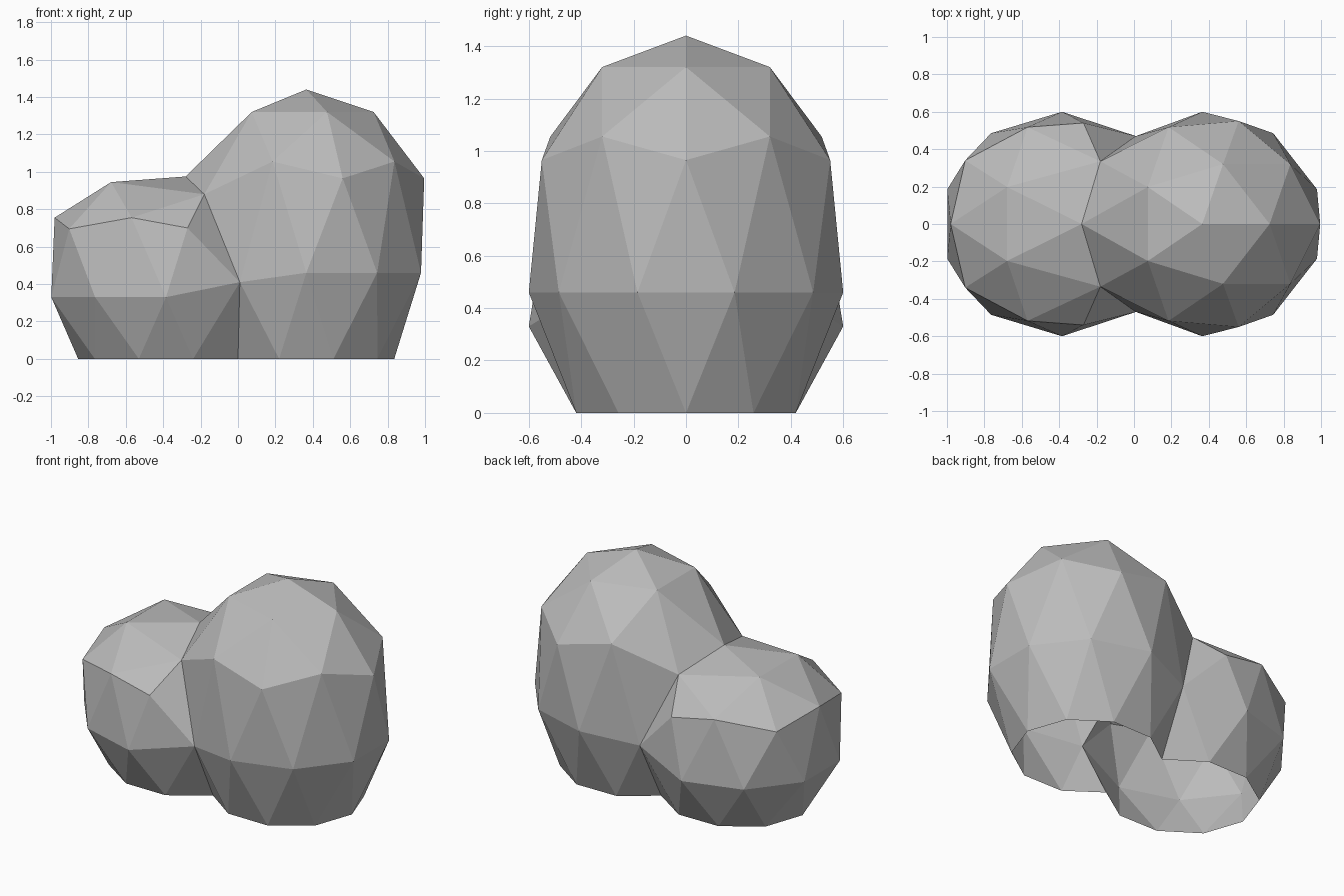
import bpy
import bmesh
import math
from mathutils import Vector

cube = bpy.data.objects.get("Cube")
if cube:
    bpy.data.objects.remove(cube, do_unlink=True)

# Stone colour
stone = bpy.data.materials.new("stone grey")
stone.use_nodes = True
stone.diffuse_color = (0.5, 0.5, 0.5, 1)
stone.node_tree.nodes["Principled BSDF"].inputs["Base Color"].default_value = (0.5, 0.5, 0.5, 1)

# Crease shared by both lobes, +y half
CREST, SHOULDER = (-0.28, 0, 0.975), (-0.18, 0.335, 0.88)
WAIST, FOOT = (0.01, 0.47, 0.41), (0, 0.26, 0)


def add_lobe(target, centre_x, rings, snaps, beyond):
    """Reshape a faceted sphere ring by ring, open its base and cut it at the crease."""
    bm = bmesh.new()
    bmesh.ops.create_icosphere(bm, subdivisions=2, radius=1)
    unit = {v: v.co.copy() for v in bm.verts}

    # Each ring gets its own height and x, y scale
    for v, u in unit.items():
        height, sx, sy = min(rings, key=lambda r: abs(r[0] - u.z))[1:]
        v.co = (centre_x + u.x * sx, u.y * sy, height)

    # Pull the crease vertices to their shared places on both sides
    for angle, level, place in snaps:
        a, r = math.radians(angle), math.sqrt(1 - level * level)
        for side in (1, -1):
            want = Vector((r * math.cos(a), side * r * math.sin(a), level))
            v = min(unit, key=lambda k: (unit[k] - want).length)
            v.co = (place[0], side * place[1], place[2])

    doomed = [v for v, u in unit.items() if u.z < -0.7 or beyond(u)]
    bmesh.ops.delete(bm, geom=doomed, context='VERTS')
    part = bpy.data.meshes.new("lobe")
    bm.to_mesh(part)
    bm.free()
    target.from_mesh(part)
    bpy.data.meshes.remove(part)


body = bmesh.new()

# Tall lobe: (unit level, height, x scale, y scale)
add_lobe(body, 0.365,
         [(1, 1.44, 1, 1), (0.851, 1.32, 0.685, 0.64), (0.526, 1.055, 0.685, 0.64),
          (0.447, 0.965, 0.705, 0.647), (0, 0.46, 0.645, 0.6),
          (-0.447, 0, 0.525, 0.49), (-0.526, 0, 0.553, 0.518), (-1, 0, 0.5, 0.5)],
         [(180, 0.526, CREST), (144, 0.447, SHOULDER), (126, 0, WAIST), (144, -0.526, FOOT)],
         lambda u: u.x < -0.87)

# Low lobe
add_lobe(body, -0.385,
         [(1, 0.97, 1, 1), (0.851, 0.945, 0.69, 0.64), (0.526, 0.755, 0.70, 0.64),
          (0.447, 0.695, 0.715, 0.647), (0, 0.33, 0.645, 0.6),
          (-0.447, 0, 0.525, 0.49), (-0.526, 0, 0.553, 0.518), (-1, 0, 0.5, 0.5)],
         [(0, 1, CREST), (72, 0.851, SHOULDER), (36, 0.526, SHOULDER),
          (72, 0.447, (-0.27, 0.54, 0.7)), (54, 0, WAIST), (36, -0.447, FOOT)],
         lambda u: u.x > 0.8 or (u.z > 0.8 and u.x > 0.4))

# Weld the lobes along the crease
bmesh.ops.remove_doubles(body, verts=body.verts[:], dist=0.001)
bmesh.ops.recalc_face_normals(body, faces=body.faces[:])
mesh = bpy.data.meshes.new("boulder")
body.to_mesh(mesh)
body.free()
mesh.materials.append(stone)
boulder = bpy.data.objects.new("boulder", mesh)
bpy.context.collection.objects.link(boulder)
